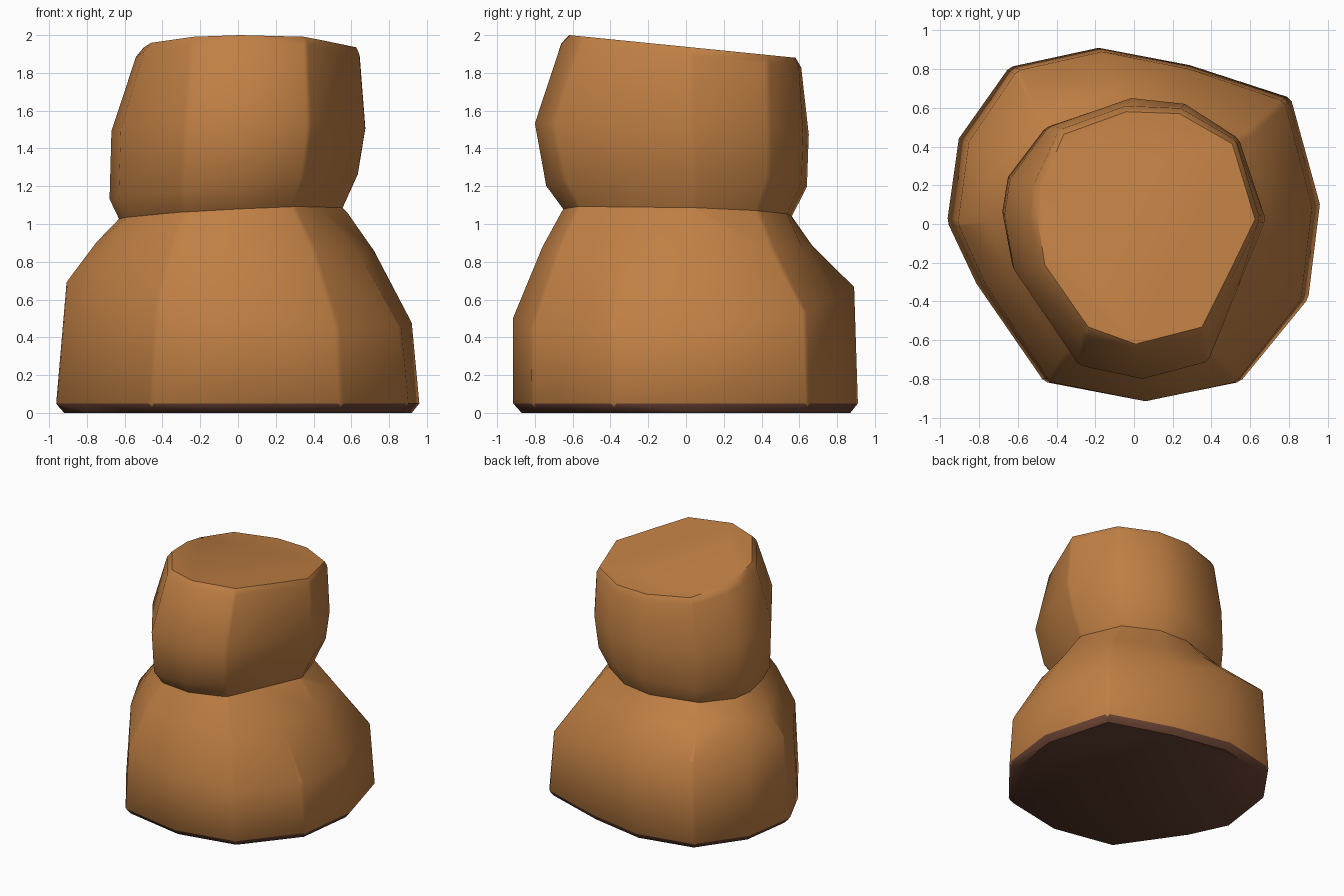
import bpy, bmesh, math

if "Cube" in bpy.data.objects:
    bpy.data.objects.remove(bpy.data.objects["Cube"])

# Cross-sections: broad lower boulder, narrow upper boulder, cut top
BASE = [(-.96, .02), (-.81, -.30), (-.46, -.81), (.06, -.91), (.55, -.81), (.90, -.38),
        (.96, .11), (.81, .66), (.29, .83), (-.18, .92), (-.64, .82), (-.90, .45)]
UPPER = [(-.68, .05), (-.63, -.23), (-.29, -.73), (.04, -.80), (.38, -.71), (.53, -.34),
         (.68, .03), (.54, .45), (.26, .63), (-.02, .66), (-.45, .51), (-.65, .24)]
TOP = [(-.52, .05), (-.48, -.21), (-.25, -.54), (0, -.63), (.35, -.54), (.49, -.26),
       (.63, .03), (.51, .43), (.23, .59), (-.05, .60), (-.38, .48), (-.50, .20)]

# Each ring: sections, blend, x min, x max, y min, y max, z, tilt along x, tilt along y
RINGS = [
    (BASE, UPPER, 0, -.92, .92, -.87, .87, 0.00, 0, 0),          # foot chamfer
    (BASE, UPPER, 0, -.965, .96, -.915, .91, 0.05, 0, 0),
    (BASE, UPPER, 0, -.91, .92, -.915, .89, 0.58, -.12, .075),   # shoulder
    (BASE, UPPER, .45, -.75, .72, -.76, .67, 0.88, -.03, 0),
    (BASE, UPPER, 1, -.63, .56, -.65, .56, 1.06, .05, -.03),     # neck
    (BASE, UPPER, 1, -.68, .64, -.74, .64, 1.20, .10, 0),        # head underside
    (BASE, UPPER, 1, -.67, .68, -.80, .65, 1.50, .01, -.04),     # widest part of head
    (UPPER, TOP, .9, -.54, .65, -.66, .61, 1.89, 0, -.10),
    (UPPER, TOP, 1, -.50, .625, -.62, .58, 1.938, 0, -.10),      # sloping cut top
]


def fit(points, lo, hi):
    a, b = min(points), max(points)
    return [lo + (p - a) / (b - a) * (hi - lo) for p in points]


# Loft the stone through its rings
bm = bmesh.new()
loops = []
for pa, pb, t, x0, x1, y0, y1, z, tx, ty in RINGS:
    xs = fit([a[0] * (1 - t) + b[0] * t for a, b in zip(pa, pb)], x0, x1)
    ys = fit([a[1] * (1 - t) + b[1] * t for a, b in zip(pa, pb)], y0, y1)
    loops.append([bm.verts.new((x, y, z + tx * x + ty * y)) for x, y in zip(xs, ys)])
n = len(BASE)
for k, (low, high) in enumerate(zip(loops, loops[1:])):
    for i in range(n):
        j = (i + 1) % n
        face = bm.faces.new((low[i], low[j], high[j], high[i]))
        face.material_index = 1 if k == 0 else 0
bm.faces.new(loops[0][::-1]).material_index = 1
bm.faces.new(loops[-1])
bmesh.ops.recalc_face_normals(bm, faces=bm.faces)

# Narrow bevel along the upright corners above the foot
corners = [e for e in bm.edges
           if e.calc_face_angle(0) > math.radians(30)
           and abs(e.verts[0].co.z - e.verts[1].co.z) > 0.1
           and min(v.co.z for v in e.verts) > 0.04]
bmesh.ops.bevel(bm, geom=corners, offset=0.018, segments=1, affect='EDGES',
                clamp_overlap=True, material=-1)

mesh = bpy.data.meshes.new("stacked_stone")
bm.to_mesh(mesh)
bm.free()
stone = bpy.data.objects.new("stacked_stone", mesh)
bpy.context.collection.objects.link(stone)

# Warm brown body, dark brown foot
for name, colour in (("warm brown", (0.53, 0.215, 0.058, 1)),
                     ("dark brown", (0.14, 0.055, 0.032, 1))):
    mat = bpy.data.materials.new(name)
    mat.diffuse_color = colour
    mat.use_nodes = True
    mat.node_tree.nodes["Principled BSDF"].inputs["Base Color"].default_value = mat.diffuse_color
    mesh.materials.append(mat)

# Soft facets with the hardest corners kept
bpy.context.view_layer.objects.active = stone
stone.select_set(True)
bpy.ops.object.shade_smooth_by_angle(angle=math.radians(50))
